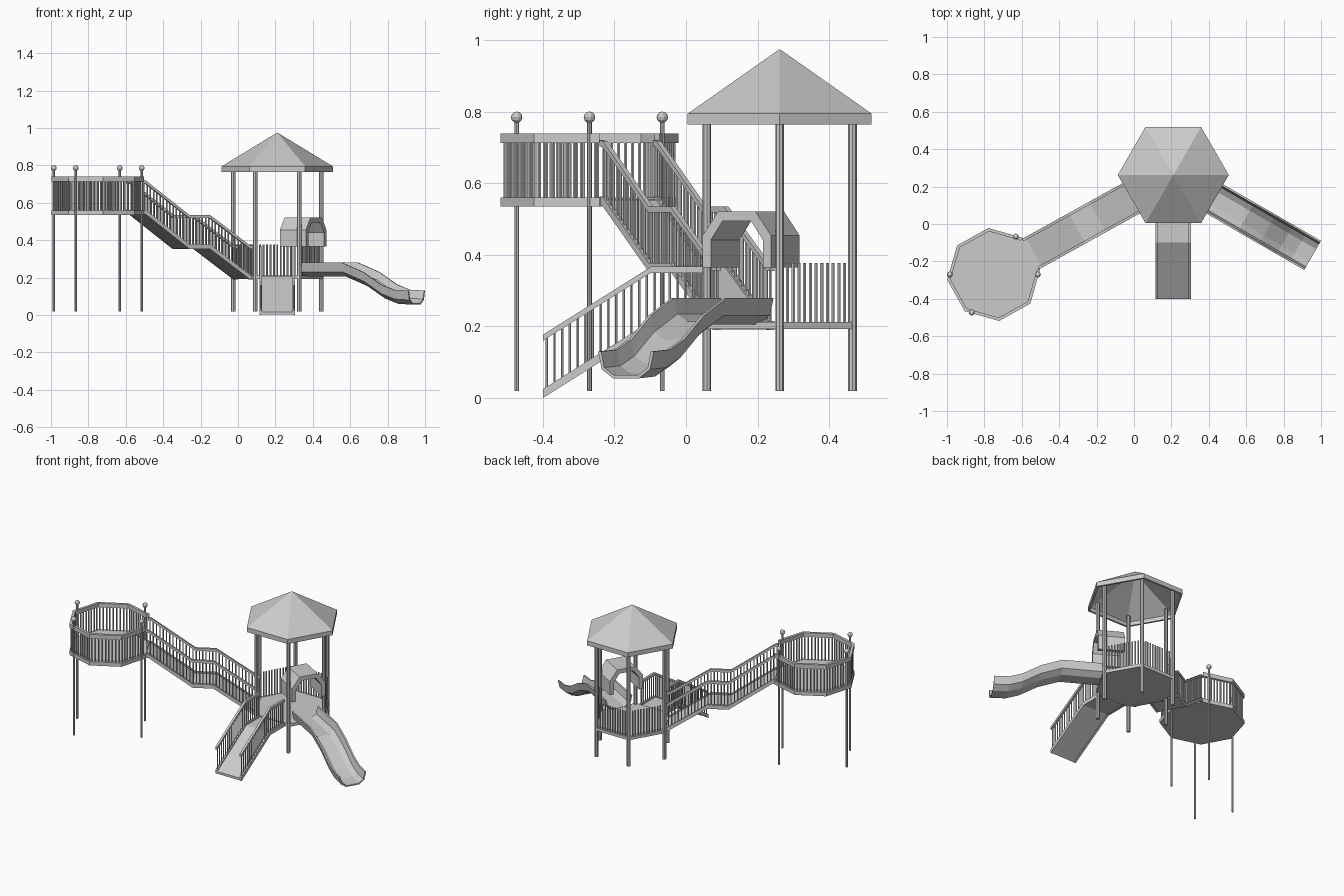
import bpy, bmesh
from math import sin, cos, radians, pi
from mathutils import Matrix

if "Cube" in bpy.data.objects:
    bpy.data.objects.remove(bpy.data.objects["Cube"])

TOWER = (0.21, 0.262)
PLAT = (-0.75, -0.27)
BRIDGE_ANG = 29


def finish(name, bm):
    bmesh.ops.recalc_face_normals(bm, faces=bm.faces)
    me = bpy.data.meshes.new(name)
    bm.to_mesh(me)
    bm.free()
    ob = bpy.data.objects.new(name, me)
    bpy.context.collection.objects.link(ob)
    return ob


def local(origin, ang, s, w):
    a = radians(ang)
    return origin[0] + s * cos(a) - w * sin(a), origin[1] + s * sin(a) + w * cos(a)


def loft(bm, rings, loop=False):
    vs = [[bm.verts.new(p) for p in r] for r in rings]
    n = len(vs[0])
    pairs = list(zip(vs, vs[1:])) + ([(vs[-1], vs[0])] if loop else [])
    for a, b in pairs:
        for i in range(n):
            j = (i + 1) % n
            bm.faces.new((a[i], a[j], b[j], b[i]))
    if not loop:
        bm.faces.new(vs[0])
        bm.faces.new(vs[-1])


# sweep a closed (sideways, height) section along a (distance, height) path
def sweep(name, path, section, origin, ang):
    bm = bmesh.new()
    loft(bm, [[(*local(origin, ang, s, w), z + dz) for w, dz in section] for s, z in path])
    return finish(name, bm)


def rect(w0, w1, z0, z1):
    return [(w0, z0), (w1, z0), (w1, z1), (w0, z1)]


def ngon(c, r, n, start, z):
    return [(c[0] + r * cos(radians(start) + 2 * pi * i / n),
             c[1] + r * sin(radians(start) + 2 * pi * i / n), z) for i in range(n)]


def slab(name, c, r, n, start, z0, z1):
    bm = bmesh.new()
    loft(bm, [ngon(c, r, n, start, z0), ngon(c, r, n, start, z1)])
    return finish(name, bm)


def bars(name, items, r, sides=6):
    bm = bmesh.new()
    for x, y, z0, z1 in items:
        loft(bm, [ngon((x, y), r, sides, 0, z0), ngon((x, y), r, sides, 0, z1)])
    return finish(name, bm)


def height(path, s):
    for (s0, z0), (s1, z1) in zip(path, path[1:]):
        if s0 <= s <= s1:
            return z0 + (z1 - z0) * (s - s0) / (s1 - s0)
    return path[-1][1]


# walkway: floor board, side stringers, handrails, balusters
def walkway(name, path, hw, origin, ang, rail, n):
    sweep(name + "_floor", path, rect(-hw, hw, -0.015, 0), origin, ang)
    items = []
    for label, k in (("left", 1), ("right", -1)):
        sweep(f"{name}_{label}_stringer", path, rect(k * (hw - 0.012), k * (hw + 0.003), -0.017, 0.008), origin, ang)
        sweep(f"{name}_{label}_handrail", path, rect(k * (hw - 0.012), k * (hw + 0.003), rail - 0.017, rail), origin, ang)
        for i in range(n):
            s = path[0][0] + (path[-1][0] - path[0][0]) * (i + 0.5) / n
            z = height(path, s)
            items.append((*local(origin, ang, s, k * (hw - 0.005)), z, z + rail - 0.01))
    bars(name + "_balusters", items, 0.004)


# tower roof: hollow hexagonal pyramid with a rim
bm = bmesh.new()
profile = [(0.283, 0.765), (0.297, 0.765), (0.297, 0.795), (0.001, 0.975), (0.001, 0.965), (0.283, 0.79)]
loft(bm, [ngon(TOWER, r, 6, 0, z) for r, z in profile], loop=True)
finish("tower_roof", bm)

# tower posts and deck
bars("tower_posts", [(x, y, 0.02, 0.805) for x, y, _ in ngon(TOWER, 0.235, 6, 0, 0)], 0.012, 8)
slab("tower_deck", TOWER, 0.245, 6, 0, 0.193, 0.212)

# tower guard bars on the three rear sides
items = []
for ang in (30, 90, 150):
    for i in range(11):
        items.append((*local(TOWER, ang, 0.2035, -0.092 + 0.184 * i / 10), 0.205, 0.377))
bars("tower_guard_bars", items, 0.005)

# bridge down from the platform and the front ramp
walkway("bridge", [(0.225, 0.556), (0.245, 0.553), (0.509, 0.37), (0.635, 0.37), (0.88, 0.207), (0.9, 0.207)],
        0.09, PLAT, BRIDGE_ANG, 0.165, 34)
walkway("front_ramp", [(0.21, 0.207), (0.36, 0.207), (0.662, 0.017)],
        0.093, TOWER, 270, 0.16, 21)

# slide trough: faceted U section
u = [(-0.09, 0.075), (-0.078, 0.025), (-0.042, 0), (0.042, 0), (0.078, 0.025), (0.09, 0.075)]
inner = [(0.08, 0.075), (0.07, 0.03), (0.039, 0.009), (-0.039, 0.009), (-0.07, 0.03), (-0.08, 0.075)]
sweep("slide", [(0.19, 0.205), (0.45, 0.205), (0.58, 0.155), (0.69, 0.088), (0.77, 0.06), (0.86, 0.055)],
      u + inner, TOWER, -30)

# slide hood: arch over the slide entrance
arch = [(-0.11, 0.365), (-0.11, 0.455), (-0.06, 0.522), (0.06, 0.522), (0.11, 0.455), (0.11, 0.365),
        (0.084, 0.365), (0.084, 0.442), (0.046, 0.495), (-0.046, 0.495), (-0.084, 0.442), (-0.084, 0.365)]
sweep("slide_hood", [(0.08, 0), (0.24, 0)], arch, TOWER, -30)

# lookout platform floor
START = BRIDGE_ANG + 22.5
slab("platform_floor", PLAT, 0.25, 8, START, 0.535, 0.56)

# platform top rail, open towards the bridge
bm = bmesh.new()
cor = []
for r, z in ((0.25, 0.713), (0.25, 0.74), (0.232, 0.74), (0.232, 0.713)):
    cor.append(ngon(PLAT, r, 8, START, z))
loft(bm, [[c[i] for c in cor] for i in range(8)])
finish("platform_rail", bm)

# platform balusters on seven sides
items = []
for side in range(1, 8):
    for i in range(9):
        items.append((*local(PLAT, BRIDGE_ANG + 45 * side, 0.222, -0.092 + 0.184 * (i + 0.5) / 9), 0.555, 0.72))
bars("platform_balusters", items, 0.005)

# platform poles with ball finials
spots = [(*local(PLAT, a, 0.235, 0), 0.02, 0.78) for a in (0, 60, 180, 240)]
bars("platform_poles", spots, 0.0065, 8)
bm = bmesh.new()
for x, y, _, _ in spots:
    bmesh.ops.create_uvsphere(bm, u_segments=10, v_segments=6, radius=0.016,
                              matrix=Matrix.Translation((x, y, 0.785)))
finish("pole_finials", bm)
